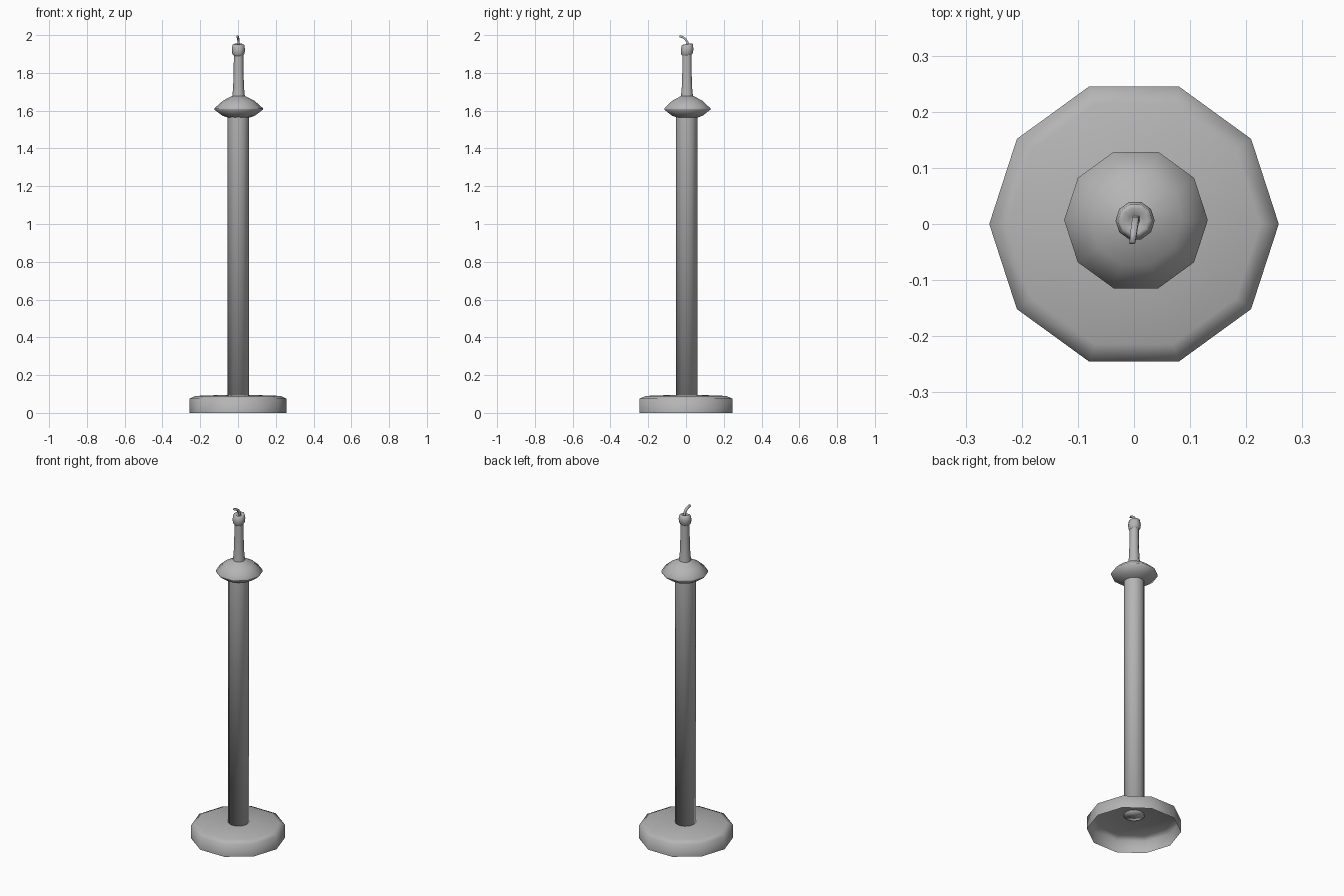
import bpy, bmesh, math
from mathutils import Vector

if "Cube" in bpy.data.objects:
    bpy.data.objects.remove(bpy.data.objects["Cube"])

grey = bpy.data.materials.new("dark_grey")
grey.diffuse_color = (0.46, 0.46, 0.46, 1)
grey.use_nodes = True
grey.node_tree.nodes["Principled BSDF"].inputs["Base Color"].default_value = grey.diffuse_color


def finish(name, bm):
    bmesh.ops.recalc_face_normals(bm, faces=bm.faces)
    for f in bm.faces:
        f.smooth = True
    me = bpy.data.meshes.new(name)
    bm.to_mesh(me)
    bm.free()
    me.materials.append(grey)
    ob = bpy.data.objects.new(name, me)
    bpy.context.collection.objects.link(ob)
    return ob


def bridge(bm, rings):
    for a, b in zip(rings, rings[1:]):
        for i in range(len(a)):
            j = (i + 1) % len(a)
            bm.faces.new((a[i], a[j], b[j], b[i]))


def lathe(name, profile, sides, centre=(0, 0), cap_top=False, cap_bottom=False, tilt=0.0):
    """Stack rings of (radius, z); tilt slopes each ring along y."""
    bm = bmesh.new()
    rings = []
    for r, z in profile:
        ring = []
        for i in range(sides):
            a = math.tau * i / sides
            x, y = r * math.cos(a), r * math.sin(a)
            ring.append(bm.verts.new((centre[0] + x, centre[1] + y, z + tilt * y)))
        rings.append(ring)
    bridge(bm, rings)
    if cap_top:
        bm.faces.new(rings[-1])
    if cap_bottom:
        bm.faces.new(rings[0])
    return finish(name, bm)


def tube(name, points, sides):
    """Tapered tube through (x, y, z, radius) points, bending in the yz plane."""
    bm = bmesh.new()
    pts = [Vector(p[:3]) for p in points]
    rings = []
    for k, p in enumerate(pts):
        t = (pts[min(k + 1, len(pts) - 1)] - pts[max(k - 1, 0)]).normalized()
        u = Vector((1, 0, 0))
        v = t.cross(u).normalized()
        r = points[k][3]
        rings.append([bm.verts.new(p + r * (math.cos(a) * u + math.sin(a) * v))
                      for a in (math.tau * (i + 0.5) / sides for i in range(sides))])
    bridge(bm, rings)
    bm.faces.new(rings[-1])
    return finish(name, bm)


# Hollow base, open underneath
lathe("base", [(0.258, 0), (0.258, 0.075), (0.225, 0.09), (0.055, 0.096)], 10)

# Tall pole
lathe("pole", [(0.057, 0.09), (0.057, 1.575)], 12, (0.002, 0.003), cap_bottom=True)

# Drip dish
lathe("drip_dish", [(0.055, 1.563), (0.085, 1.573), (0.128, 1.605), (0.128, 1.613),
                    (0.083, 1.653), (0.036, 1.677), (0.022, 1.68)], 10, (0.0035, 0.007))

# Candle with melted rim
lathe("candle", [(0.034, 1.672), (0.029, 1.72), (0.026, 1.80), (0.025, 1.91)],
      10, (0.003, 0.005))
lathe("melted_rim", [(0.025, 1.892), (0.033, 1.903), (0.035, 1.925), (0.031, 1.949),
                     (0.023, 1.953), (0.012, 1.944)], 10, (0.002, 0.006),
      cap_top=True, tilt=0.15)

# Bent wick
tube("wick", [(0.004, 0.009, 1.94, 0.008), (0.003, 0.007, 1.963, 0.008),
              (0.001, -0.004, 1.98, 0.008), (-0.001, -0.018, 1.989, 0.008),
              (-0.003, -0.034, 1.994, 0.007)], 4)
